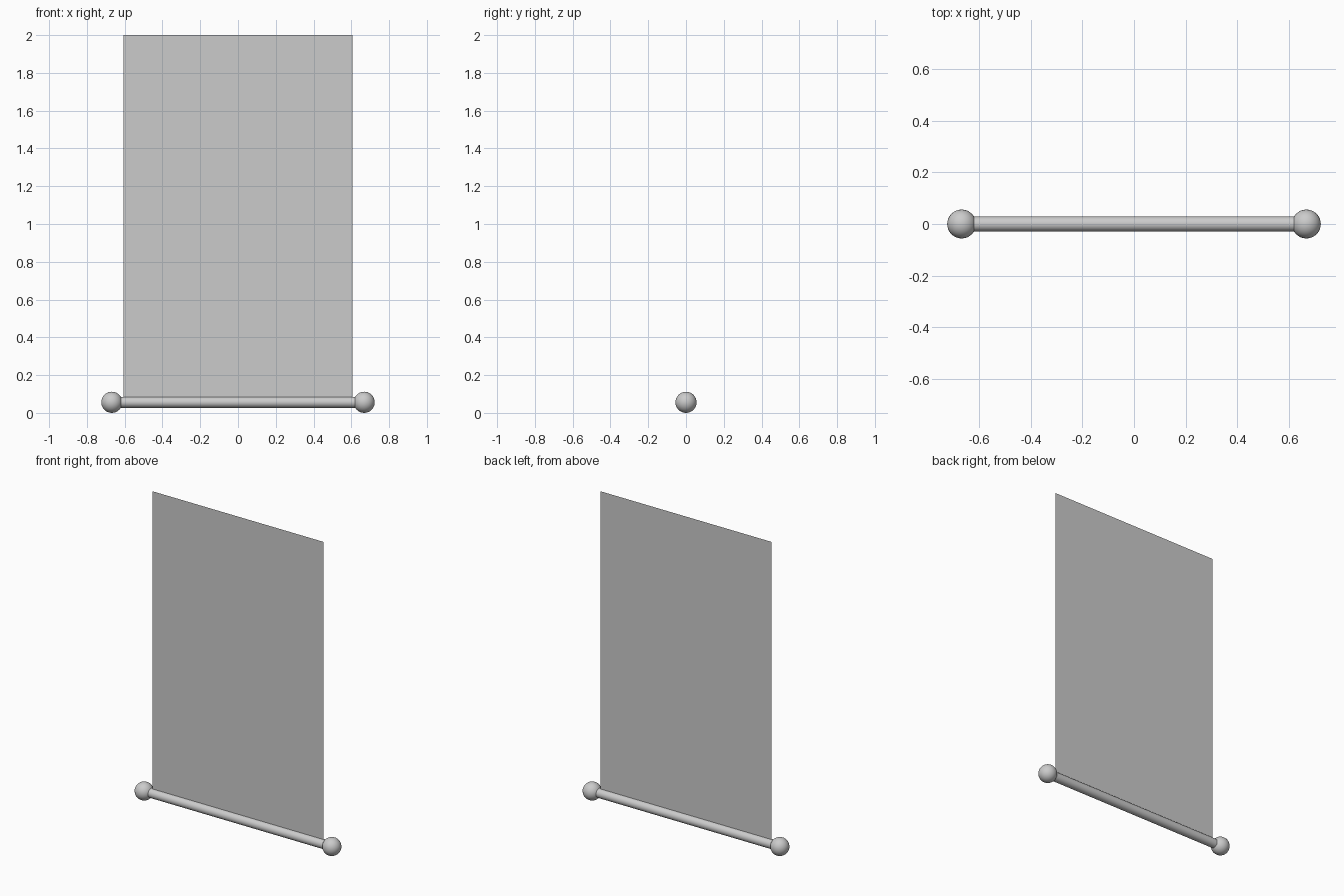
import bpy
from math import pi

if "Cube" in bpy.data.objects:
    bpy.data.objects.remove(bpy.data.objects["Cube"])

ROD_Z = 0.056      # height of the rod axis
KNOB_X = 0.668     # distance of the end knobs from the centre
HALF_W = 0.607     # half width of the cloth
TOP = 2.0


def smooth(obj, name):
    obj.name = name
    bpy.ops.object.shade_smooth_by_angle()
    return obj


# Hanging cloth: a single flat sheet from the rod axis to the top
mesh = bpy.data.meshes.new("cloth")
mesh.from_pydata([(-HALF_W, 0, ROD_Z), (HALF_W, 0, ROD_Z),
                  (HALF_W, 0, TOP), (-HALF_W, 0, TOP)], [], [(0, 1, 2, 3)])
cloth = bpy.data.objects.new("cloth", mesh)
bpy.context.collection.objects.link(cloth)

# Weight rod along the bottom edge
bpy.ops.mesh.primitive_cylinder_add(vertices=32, radius=0.029, depth=2 * KNOB_X - 0.06,
                                    location=(0, 0, ROD_Z), rotation=(0, pi / 2, 0))
smooth(bpy.context.object, "bottom_rod")

# Round knobs on both rod ends
for side, label in ((-1, "left"), (1, "right")):
    bpy.ops.mesh.primitive_uv_sphere_add(segments=32, ring_count=16, radius=0.056,
                                         location=(side * KNOB_X, 0, ROD_Z))
    smooth(bpy.context.object, f"{label}_knob")
